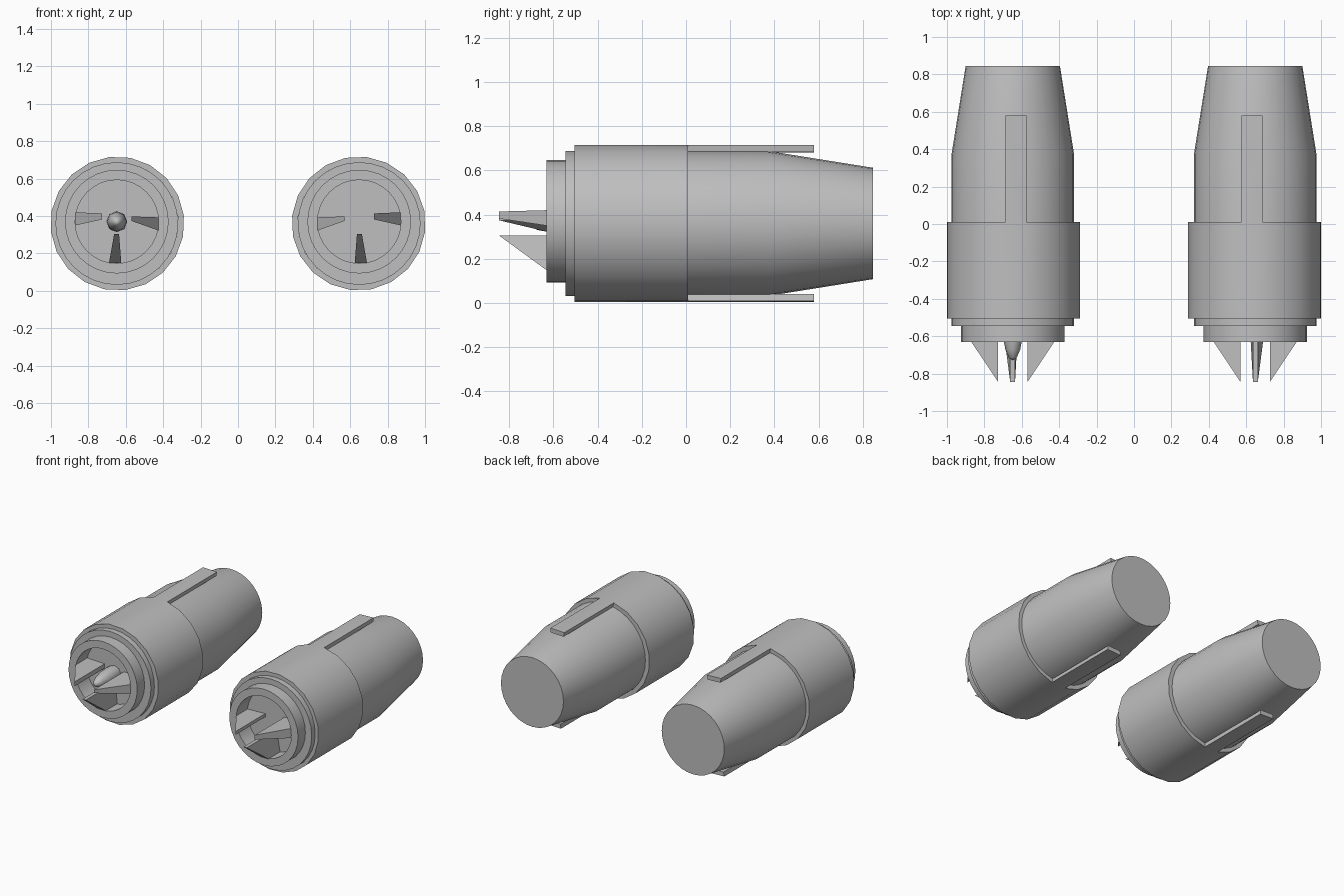
import bpy, bmesh, math
from mathutils import Vector

cube = bpy.data.objects.get("Cube")
if cube:
    bpy.data.objects.remove(cube, do_unlink=True)

metal = bpy.data.materials.new("plain grey metal")
metal.use_nodes = True
GREY = (0.52, 0.52, 0.52, 1)
metal.diffuse_color = GREY
metal.node_tree.nodes["Principled BSDF"].inputs["Base Color"].default_value = GREY

AXIS_X, AXIS_Z, INTAKE_Z = 0.648, 0.36, 0.37
FLOOR_Y, LIP_Y, TIP_Y = -0.50, -0.63, -0.845


def finish(bm, name, smooth=True):
    bmesh.ops.recalc_face_normals(bm, faces=bm.faces)
    mesh = bpy.data.meshes.new(name)
    bm.to_mesh(mesh)
    bm.free()
    mesh.materials.append(metal)
    obj = bpy.data.objects.new(name, mesh)
    bpy.context.collection.objects.link(obj)
    bpy.ops.object.select_all(action='DESELECT')
    obj.select_set(True)
    bpy.context.view_layer.objects.active = obj
    if smooth:
        bpy.ops.object.shade_smooth_by_angle(angle=math.radians(30))
    return obj


def lathe(profile, x, sides, turn=0.0, closed=False):
    """Turn (radius, y, z centre) rings about the engine's long axis."""
    bm = bmesh.new()
    rings = []
    for r, y, z in profile:
        angles = [turn + math.tau * i / sides for i in range(sides)]
        rings.append([bm.verts.new((x + r * math.sin(a), y, z + r * math.cos(a)))
                      for a in angles])
    pairs = list(zip(rings, rings[1:]))
    if closed:
        pairs.append((rings[-1], rings[0]))
    else:
        bm.faces.new(rings[0])
        bm.faces.new(rings[-1])
    for a, b in pairs:
        for i in range(sides):
            j = (i + 1) % sides
            bm.faces.new((a[i], a[j], b[j], b[i]))
    return bm


def fin(name, inner, outer):
    """Wedge blade: inner edge runs to the tip, outer edge slopes to the lip."""
    bm = bmesh.new()
    sides = []
    for p, q in zip(inner, outer):
        sides.append([bm.verts.new((c[0], y, c[1])) for c, y in
                      ((p, TIP_Y), (q, LIP_Y), (q, FLOOR_Y), (p, FLOOR_Y))])
    a, b = sides
    bm.faces.new(a)
    bm.faces.new(b)
    for i in range(4):
        j = (i + 1) % 4
        bm.faces.new((a[i], a[j], b[j], b[i]))
    finish(bm, name, smooth=False)


def engine(side, s):
    cx = s * AXIS_X

    # Hull with recessed intake and tapered tail
    hull = [(0.223, FLOOR_Y, INTAKE_Z), (0.223, LIP_Y, INTAKE_Z),
            (0.277, LIP_Y, INTAKE_Z), (0.277, -0.545, INTAKE_Z),
            (0.328, -0.545, AXIS_Z), (0.328, 0.37, AXIS_Z), (0.252, 0.845, AXIS_Z)]
    finish(lathe(hull, cx, 32), side + "_engine_hull")

    # Outer sleeve, with one segment drawn out into a rail at top and bottom
    sleeve = [(r, y, AXIS_Z) for r, y in
              ((0.326, -0.505), (0.358, -0.505), (0.358, 0.01), (0.326, 0.01))]
    tilt = math.radians(-2.2 * s)
    bm = lathe(sleeve, cx - 0.003 * s, 20, tilt + math.pi / 20, closed=True)
    ends = [f for f in bm.faces
            if abs(f.calc_center_median().y - 0.01) < 0.001
            and abs(f.calc_center_median().x - cx) < 0.04]
    drawn = bmesh.ops.extrude_discrete_faces(bm, faces=ends)["faces"]
    # keep the rails tied to the sleeve by moving only the new end faces
    bmesh.ops.translate(bm, vec=Vector((0, 0.57, 0)),
                        verts=list({v for f in drawn for v in f.verts}))
    finish(bm, side + "_sleeve_with_rails")

    # Intake blades, measured outwards from the engine axis
    def pts(*uz):
        return [(cx + s * u, z) for u, z in uz]
    fin(side + "_outboard_fin", pts((0.078, 0.382), (0.078, 0.414)),
        pts((0.222, 0.35), (0.222, 0.42)))
    fin(side + "_inboard_fin", pts((-0.078, 0.374), (-0.078, 0.398)),
        pts((-0.222, 0.323), (-0.222, 0.393)))
    fin(side + "_lower_fin", pts((-0.012, 0.305), (0.014, 0.305)),
        pts((-0.024, 0.148), (0.042, 0.148)))


engine("left", 1)
engine("right", -1)

# Rounded spinner, fitted to the right engine only
spinner = bmesh.new()
bmesh.ops.create_uvsphere(spinner, u_segments=8, v_segments=8, radius=1)
for v in spinner.verts:
    x, y, z = v.co
    v.co = (-AXIS_X + 0.056 * x, -0.53 + 0.2 * z, INTAKE_Z + 0.056 * y)
obj = finish(spinner, "right_spinner", smooth=False)
bpy.ops.object.shade_smooth()
